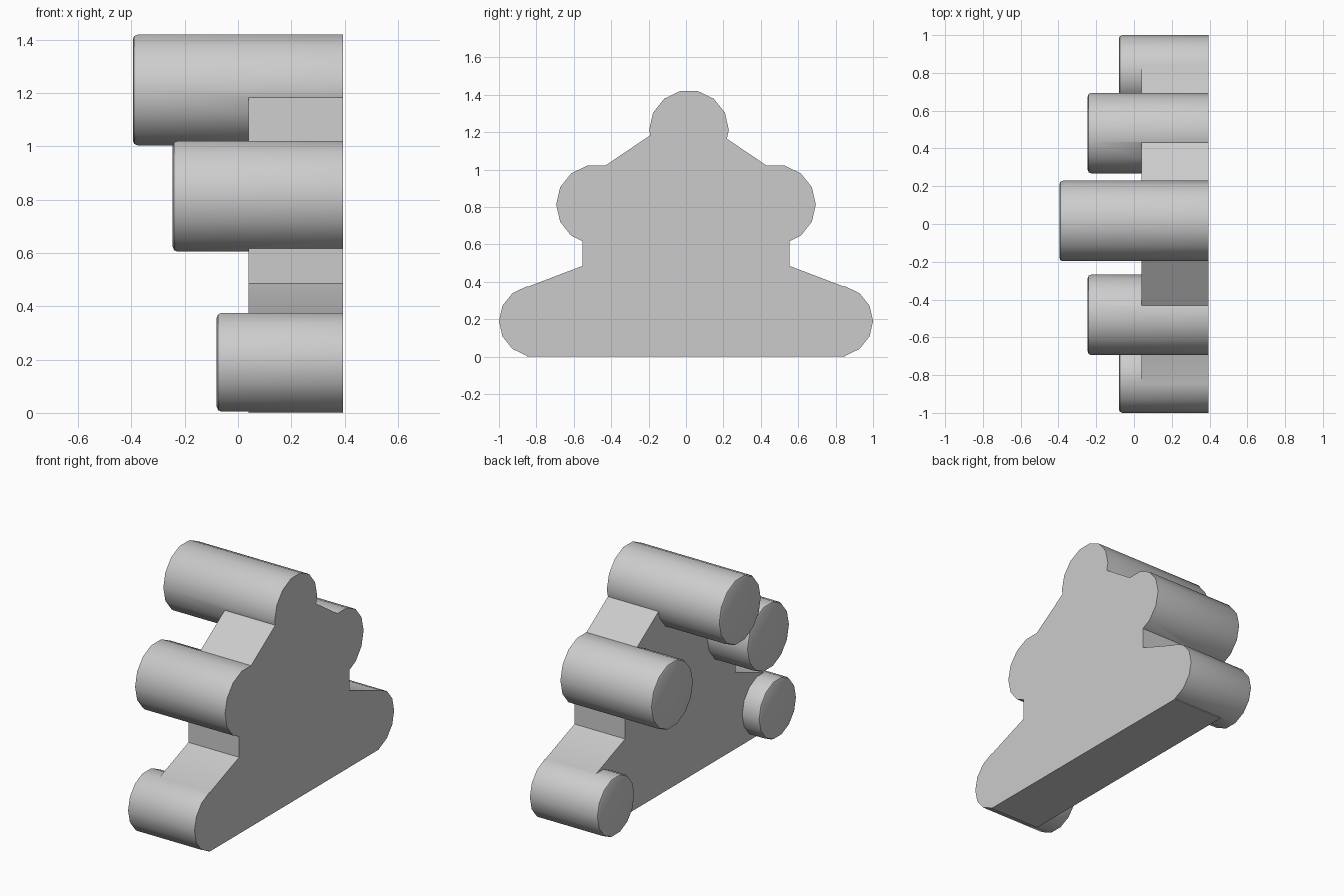
import bpy
import bmesh
from math import sin, cos, tau, radians

if "Cube" in bpy.data.objects:
    bpy.data.objects.remove(bpy.data.objects["Cube"], do_unlink=True)

BACK = 0.395      # flat mounting side
SIDES = 14

grey = bpy.data.materials.new("plain_grey")
grey.use_nodes = True
grey.diffuse_color = (0.6, 0.6, 0.6, 1)
grey.node_tree.nodes["Principled BSDF"].inputs["Base Color"].default_value = (0.6, 0.6, 0.6, 1)


def prism(name, outline, front, chamfer=0.0):
    """Extrude a (y, z) outline along x, optionally rounding its front rim."""
    bm = bmesh.new()
    face = bm.faces.new([bm.verts.new((front, y, z)) for y, z in outline])
    rim = list(face.edges)
    out = bmesh.ops.extrude_face_region(bm, geom=[face], use_keep_orig=True)
    for v in out["geom"]:
        if isinstance(v, bmesh.types.BMVert):
            v.co.x = BACK
    bmesh.ops.recalc_face_normals(bm, faces=bm.faces)
    if chamfer:
        bmesh.ops.bevel(bm, geom=rim, offset=chamfer, segments=2,
                        profile=0.5, affect='EDGES')
    mesh = bpy.data.meshes.new(name)
    bm.to_mesh(mesh)
    bm.free()
    mesh.materials.append(grey)
    obj = bpy.data.objects.new(name, mesh)
    bpy.context.collection.objects.link(obj)
    return obj


def peg(name, y, z, r, front):
    ring = [(y + r * cos(tau * i / SIDES), z + r * sin(tau * i / SIDES))
            for i in range(SIDES)]
    return prism(name, ring, front, 0.018)


# Stepped back plate, mirrored from half a profile
half = [(0.85, 0.0), (0.85, 0.372), (0.553, 0.485), (0.553, 0.8),
        (0.436, 1.018), (0.1, 1.245)]
plate = prism("stepped_plate", half + [(-y, z) for y, z in reversed(half)], 0.04)

# Round pegs, longer towards the top
pegs = [peg("top_peg", 0.016, 1.212, 0.213, -0.395)]
for side, word in ((1, "rear"), (-1, "front")):
    pegs.append(peg(word + "_middle_peg", side * 0.481, 0.813, 0.213, -0.245))
    pegs.append(peg(word + "_bottom_peg", side * 0.81, 0.19, 0.19, -0.08))

# Fuse the pegs with the plate
bpy.ops.object.select_all(action='DESELECT')
bpy.context.view_layer.objects.active = plate
plate.select_set(True)
for p in pegs:
    mod = plate.modifiers.new("fuse_" + p.name, 'BOOLEAN')
    mod.operation = 'UNION'
    mod.solver = 'EXACT'
    mod.object = p
    bpy.ops.object.modifier_apply(modifier=mod.name)
    bpy.data.objects.remove(p, do_unlink=True)

bpy.ops.object.shade_smooth_by_angle(angle=radians(40))
